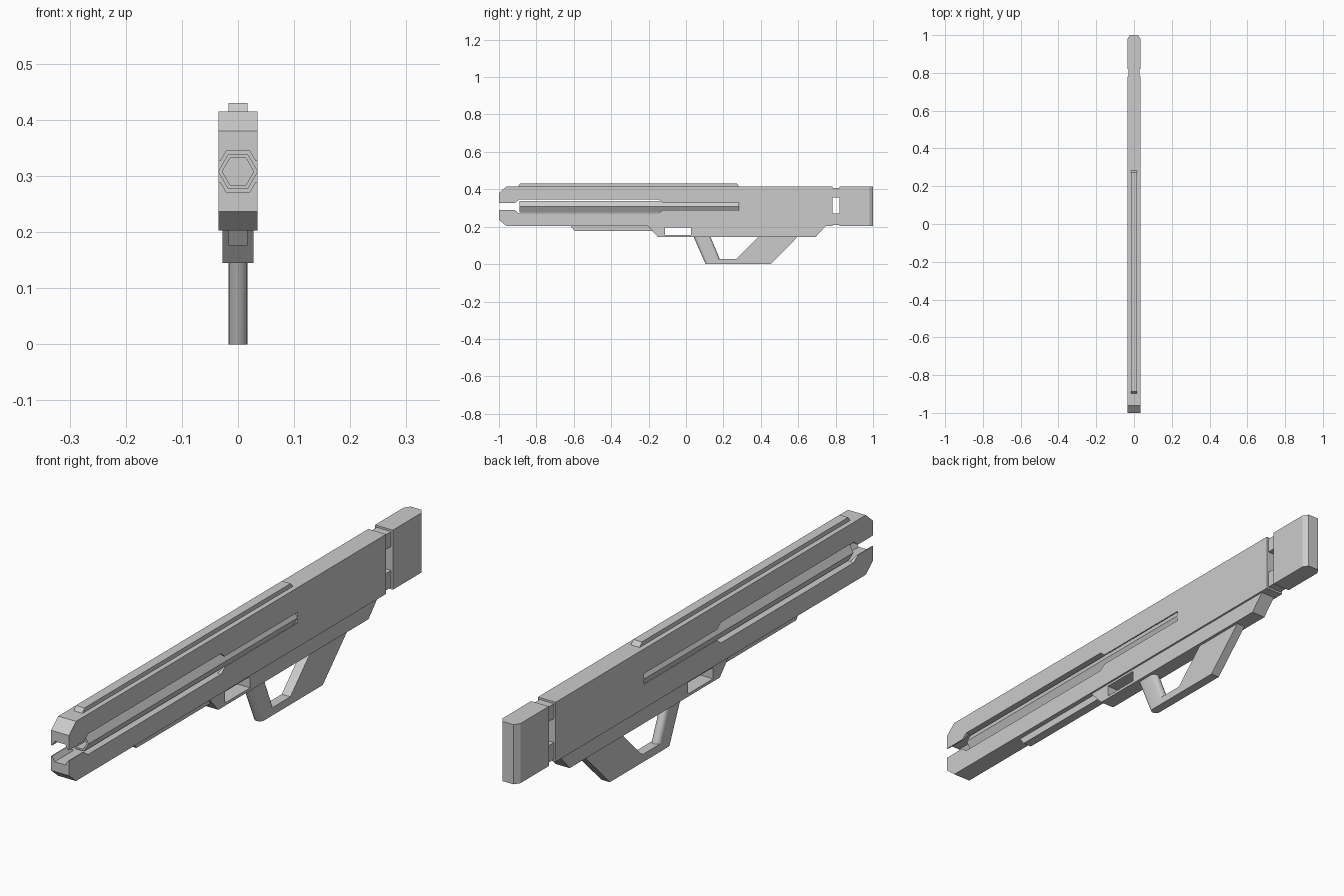
import bpy, bmesh, math
from mathutils import Vector

if "Cube" in bpy.data.objects:
    bpy.data.objects.remove(bpy.data.objects["Cube"])


def make(name, bm):
    bmesh.ops.recalc_face_normals(bm, faces=bm.faces)
    me = bpy.data.meshes.new(name)
    bm.to_mesh(me)
    bm.free()
    ob = bpy.data.objects.new(name, me)
    bpy.context.collection.objects.link(ob)
    return ob


def loft(name, rings, caps=True):
    """Join closed rings of points with quads, cap both ends."""
    bm = bmesh.new()
    vs = [[bm.verts.new(p) for p in r] for r in rings]
    n = len(rings[0])
    for a, b in zip(vs, vs[1:]):
        for i in range(n):
            j = (i + 1) % n
            bm.faces.new((a[i], a[j], b[j], b[i]))
    if caps:
        bm.faces.new(vs[0])
        bm.faces.new(vs[-1])
    return make(name, bm)


def side_plate(name, pts, half):
    """Extrude a (y, z) side profile across x."""
    return loft(name, [[(x, y, z) for y, z in pts] for x in (-half, half)])


def rect(y0, y1, z0, z1):
    return [(y0, z0), (y1, z0), (y1, z1), (y0, z1)]


def hex_ring(r, y):
    return [(r * math.cos(k * math.pi / 3), y, BORE_Z + r * math.sin(k * math.pi / 3))
            for k in range(6)]


def cut(ob, cutter):
    m = ob.modifiers.new("cut", 'BOOLEAN')
    m.operation, m.solver, m.object = 'DIFFERENCE', 'EXACT', cutter
    bpy.context.view_layer.objects.active = ob
    bpy.ops.object.modifier_apply(modifier=m.name)
    bpy.data.objects.remove(cutter)


BORE_Z = 0.308
TOP, BOT, W = 0.415, 0.203, 0.035

# Main body with chamfered muzzle
body = side_plate("body", [(-1, 0.237), (-0.96, BOT), (0.782, BOT), (0.782, TOP),
                           (-0.96, TOP), (-1, 0.38)], W)
# Side slot and hexagonal bore
low = [(-1.1, 0.019), (-0.915, 0.019), (-0.893, 0.0365), (-0.145, 0.0365),
       (-0.125, 0.019), (0.285, 0.019)]
slot = [(y, BORE_Z - h) for y, h in low] + [(y, BORE_Z + h) for y, h in reversed(low)]
cut(body, side_plate("slot_cutter", slot, 0.1))
cut(body, loft("bore_cutter", [hex_ring(0.042, -1.1), hex_ring(0.042, 0.284)]))

# Hollow six-sided inner barrel
loft("inner_barrel", [hex_ring(0.0355, 0.283), hex_ring(0.0355, -0.89),
                      hex_ring(0.028, -0.89), hex_ring(0.028, 0.27)])

# Top rail
side_plate("top_rail", [(-0.9, TOP - 0.003), (-0.887, 0.43), (0.272, 0.43),
                        (0.287, TOP - 0.003)], 0.017)

# Butt plate with chamfered rear corners
plan = [(-W, 0.82), (W, 0.82), (W, 0.98), (0.022, 1), (-0.022, 1), (-W, 0.98)]
loft("butt_plate", [[(x, y, z) for x, y in plan] for z in (BOT, TOP)])

# Two links joining body and butt plate
for name, z0, z1 in (("upper_link", 0.355, 0.408), ("lower_link", 0.21, 0.27)):
    side_plate(name, rect(0.775, 0.825, z0, z1), 0.028)

# Lower receiver with through window
lower = side_plate("lower_receiver", [(-0.205, BOT + 0.002), (-0.15, 0.145), (0.693, 0.145),
                                      (0.748, BOT + 0.002)], 0.028)
cut(lower, side_plate("window_cutter", rect(-0.112, 0.028, 0.155, 0.195), 0.1))

# Front under-rail
side_plate("under_rail", [(-0.617, BOT + 0.002), (-0.595, 0.176), (-0.17, 0.176),
                          (-0.17, BOT + 0.002)], 0.017)


# Rounded, raked grip post
def capsule(y0, y1, z, r=0.017, n=8):
    pts = []
    for cy, start in ((y0 + r, math.pi), (y1 - r, 0)):
        for k in range(n + 1):
            a = start + math.pi * k / n
            pts.append((r * math.cos(a), cy + r * math.sin(a), z))
    return pts


grip = loft("grip_post", [capsule(0.105, 0.192, 0), capsule(0.04, 0.13, 0.148)])
bpy.ops.object.select_all(action='DESELECT')
grip.select_set(True)
bpy.context.view_layer.objects.active = grip
bpy.ops.object.shade_smooth_by_angle(angle=math.radians(35))

# Guard bar and rear brace
side_plate("guard_brace", [(0.14, 0), (0.452, 0), (0.598, 0.147), (0.388, 0.147),
                           (0.27, 0.028), (0.17, 0.028)], 0.017)
